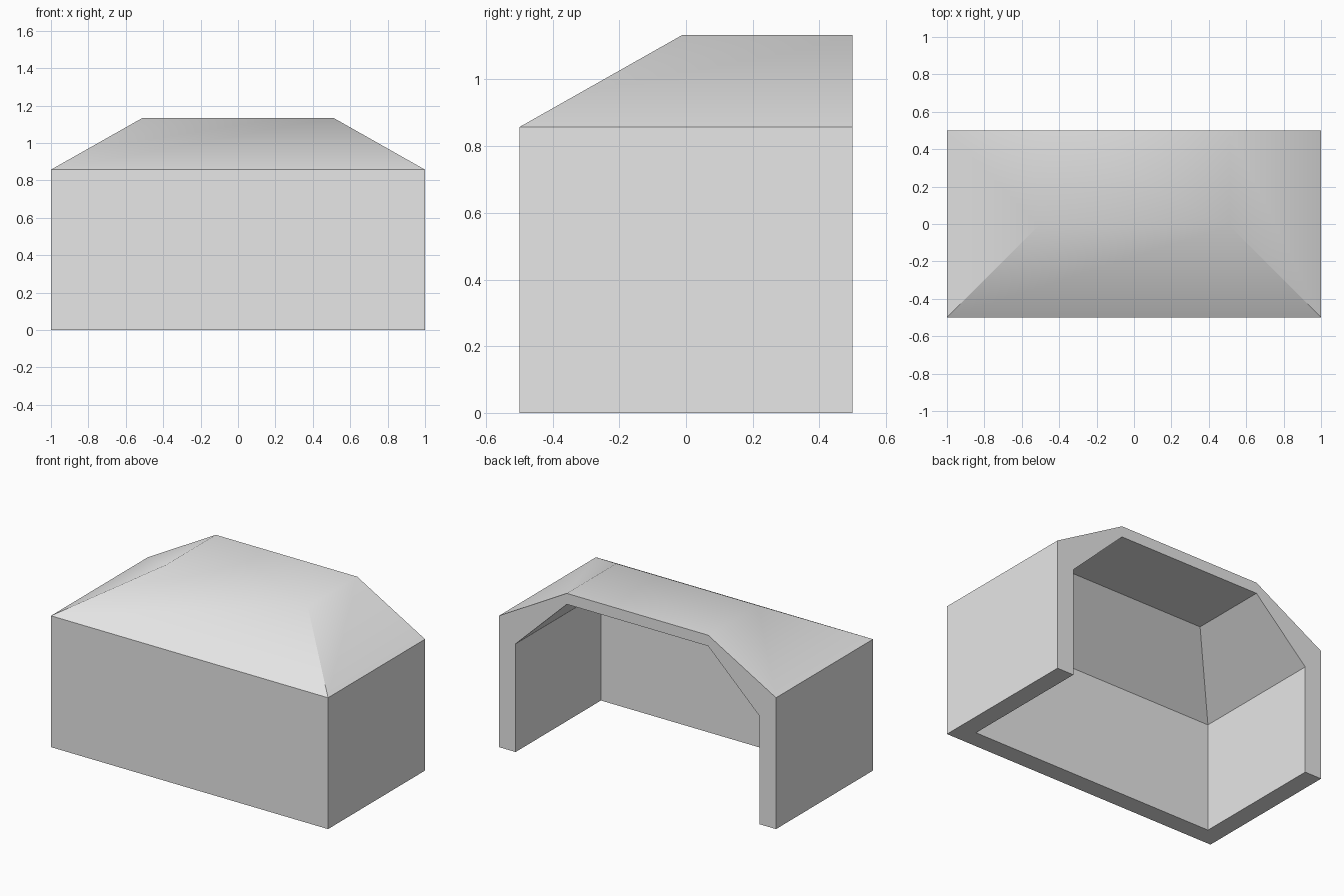
import bpy
import bmesh
import math

cube = bpy.data.objects.get("Cube")
if cube:
    bpy.data.objects.remove(cube, do_unlink=True)

BACK = 0.5
RIDGE_X, RIDGE_Y = 0.51, -0.01


def hipped_skin(bm, half_width, front, eave, ridge):
    """U-shaped walls with a hipped roof, open below and behind; returns the open rim."""
    def row(w, f, z):
        plan = ((-w, BACK), (-w, f), (w, f), (w, BACK))
        return [bm.verts.new((x, y, z)) for x, y in plan]

    rows = [row(half_width, front, 0.0),
            row(half_width, front, eave),
            row(RIDGE_X, RIDGE_Y, ridge)]
    # Walls, then roof slopes
    for low, high in zip(rows, rows[1:]):
        for i in range(3):
            bm.faces.new((low[i], low[i + 1], high[i + 1], high[i]))
    # Flat roof top
    bm.faces.new(rows[2])
    floor, eaves, top = rows
    return floor + [eaves[3], top[3], top[0], eaves[0]]


# Outer and inner skins joined by a rim around the open back and bottom
bm = bmesh.new()
outer = hipped_skin(bm, 1.0, -0.5, 0.857, 1.134)
inner = hipped_skin(bm, 0.88, -0.38, 0.706, 1.063)
for i in range(len(outer)):
    j = (i + 1) % len(outer)
    bm.faces.new((outer[i], outer[j], inner[j], inner[i]))
bmesh.ops.recalc_face_normals(bm, faces=bm.faces[:])

mesh = bpy.data.meshes.new("hooded_shell")
bm.to_mesh(mesh)
bm.free()
shell = bpy.data.objects.new("hooded_shell", mesh)
bpy.context.collection.objects.link(shell)

# Plain grey finish
grey = bpy.data.materials.new("light_grey")
grey.use_nodes = True
colour = (0.8, 0.8, 0.8, 1.0)
grey.diffuse_color = colour
for node in grey.node_tree.nodes:
    if node.type == "BSDF_PRINCIPLED":
        node.inputs["Base Color"].default_value = colour
mesh.materials.append(grey)

# Soft transition between slopes and roof top, all other edges sharp
bpy.ops.object.select_all(action="DESELECT")
shell.select_set(True)
bpy.context.view_layer.objects.active = shell
bpy.ops.object.shade_smooth_by_angle(angle=math.radians(30))
